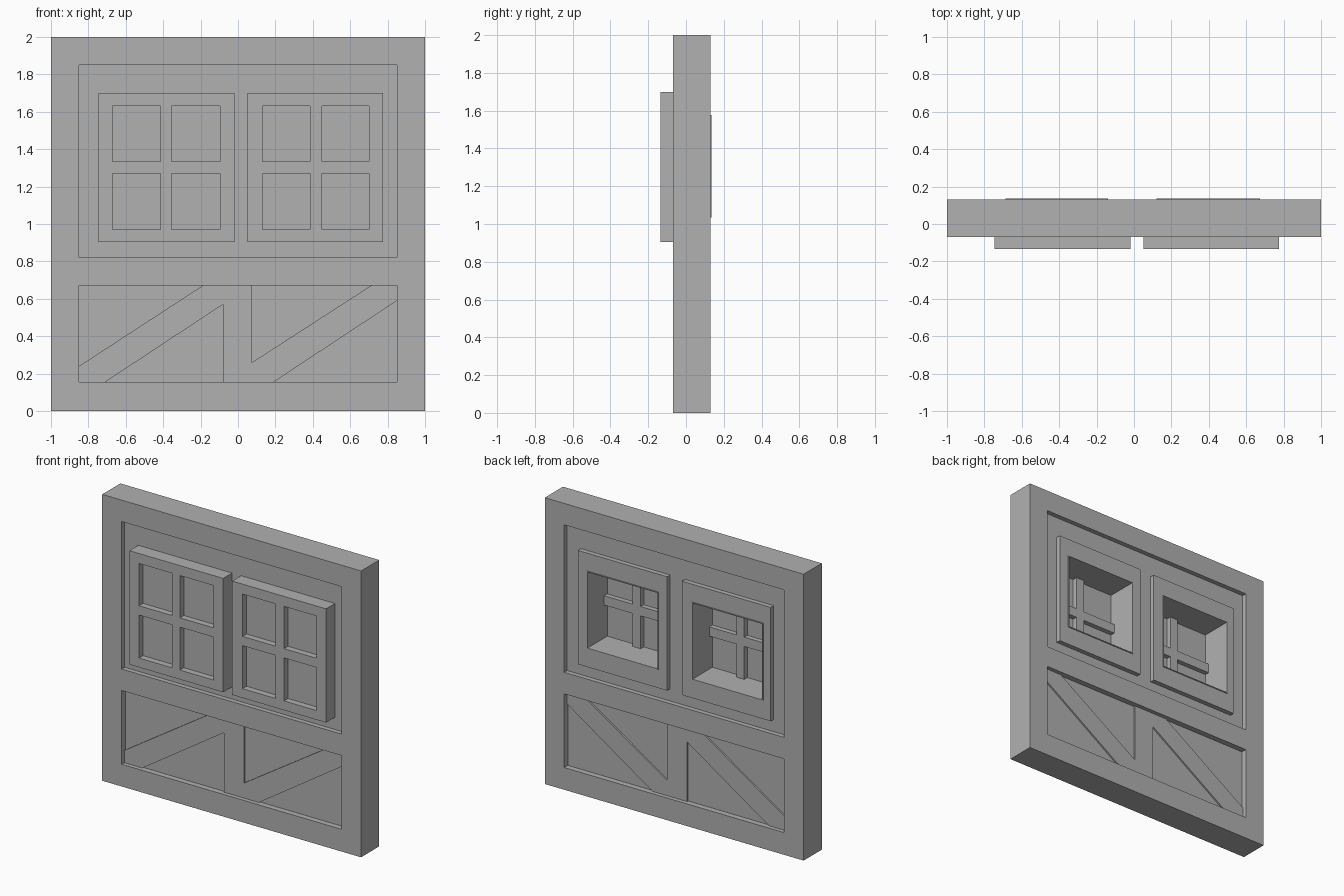
import bpy
from mathutils import Matrix

cube = bpy.data.objects.get("Cube")
if cube:
    bpy.data.objects.remove(cube, do_unlink=True)

GREY = (0.44, 0.44, 0.44, 1.0)
grey = bpy.data.materials.new("plain_grey")
grey.use_nodes = True
grey.diffuse_color = GREY
grey.node_tree.nodes["Principled BSDF"].inputs["Base Color"].default_value = GREY


def rect(x0, x1, z0, z1):
    return [(x0, z0), (x1, z0), (x1, z1), (x0, z1)]


def slab(name, front, back, outline, holes=()):
    """Flat board standing in XZ, with cut-outs, between two y depths."""
    curve = bpy.data.curves.new(name, 'CURVE')
    curve.dimensions = '2D'
    curve.fill_mode = 'BOTH'
    curve.extrude = (back - front) / 2
    for loop in [outline, *holes]:
        spline = curve.splines.new('POLY')
        spline.points.add(len(loop) - 1)
        for point, (x, z) in zip(spline.points, loop):
            point.co = (x, z, 0, 1)
        spline.use_cyclic_u = True
    helper = bpy.data.objects.new(name + "_outline", curve)
    bpy.context.collection.objects.link(helper)
    graph = bpy.context.evaluated_depsgraph_get()
    mesh = bpy.data.meshes.new_from_object(helper.evaluated_get(graph))
    bpy.data.objects.remove(helper, do_unlink=True)
    mesh.transform(Matrix.Translation((0, (front + back) / 2, 0))
                   @ Matrix.Rotation(1.5707963, 4, 'X'))
    mesh.materials.clear()
    mesh.materials.append(grey)
    for face in mesh.polygons:
        face.material_index = 0
        face.use_smooth = False
    obj = bpy.data.objects.new(name, mesh)
    bpy.context.collection.objects.link(obj)
    return obj


# Heavy outer frame with window bay and lower bay
IN, LOW, MID, SILL, HEAD = 0.85, 0.155, 0.67, 0.82, 1.85
slab("timber_frame", -0.07, 0.13, rect(-1, 1, 0, 2),
     [rect(-IN, IN, LOW, MID), rect(-IN, IN, SILL, HEAD)])

# Lower infill panel with centre post and diagonal braces as one relief
slab("lower_panel", -0.03, 0.09, rect(-IN, IN, LOW, MID))
slab("post_and_braces", -0.041, 0.101, [
    (-IN, LOW), (-0.71, LOW), (-0.08, 0.57), (-0.08, LOW),
    (0.19, LOW), (IN, 0.59), (IN, MID), (0.71, MID),
    (0.075, 0.26), (0.075, MID), (-0.19, MID), (-IN, 0.24)])

# Window openings: sash edge, pane edges, inside opening, inside trim edge
windows = {
    "right": dict(sash=(-0.745, -0.02), panes=((-0.67, -0.415), (-0.355, -0.095)),
                  opening=(-0.682, -0.145), trim=(-0.745, -0.06)),
    "left": dict(sash=(0.05, 0.775), panes=((0.13, 0.385), (0.45, 0.70)),
                 opening=(0.126, 0.667), trim=(0.055, 0.745)),
}
PANE_ROWS = ((0.97, 1.27), (1.335, 1.63))
OPEN_Z = (1.04, 1.57)
TRIM_Z = (0.905, 1.70)

slab("upper_panel", -0.037, 0.097, rect(-IN, IN, SILL, HEAD),
     [rect(*w["opening"], *OPEN_Z) for w in windows.values()])

for side, w in windows.items():
    hole = rect(*w["opening"], *OPEN_Z)
    # Front sash with four lights, and the glass behind it
    slab(side + "_sash", -0.135, -0.085, rect(*w["sash"], *TRIM_Z),
         [rect(*cols, *rows) for cols in w["panes"] for rows in PANE_ROWS])
    slab(side + "_glass", -0.091, -0.084,
         rect(w["panes"][0][0], w["panes"][1][1], PANE_ROWS[0][0], PANE_ROWS[1][1]))
    # Deep jamb joining sash to the wall, and the inside trim
    slab(side + "_jamb", -0.085, -0.037, rect(*w["sash"], *TRIM_Z), [hole])
    slab(side + "_inside_trim", 0.097, 0.13, rect(*w["trim"], *TRIM_Z), [hole])
    x0, x1 = w["opening"]
    z0, z1 = OPEN_Z
    lip = 0.006
    slab(side + "_inside_lip", 0.13, 0.135,
         rect(x0 - lip, x1 + lip, z0 - lip, z1 + lip), [hole])
    # Cross bars on the inside of the glass
    bar_x = (w["panes"][0][1], w["panes"][1][0])
    bar_z = (PANE_ROWS[0][1], PANE_ROWS[1][0])
    slab(side + "_inside_bars", -0.084, -0.05, [
        (x0, bar_z[0]), (bar_x[0], bar_z[0]), (bar_x[0], z0), (bar_x[1], z0),
        (bar_x[1], bar_z[0]), (x1, bar_z[0]), (x1, bar_z[1]), (bar_x[1], bar_z[1]),
        (bar_x[1], z1), (bar_x[0], z1), (bar_x[0], bar_z[1]), (x0, bar_z[1])])
